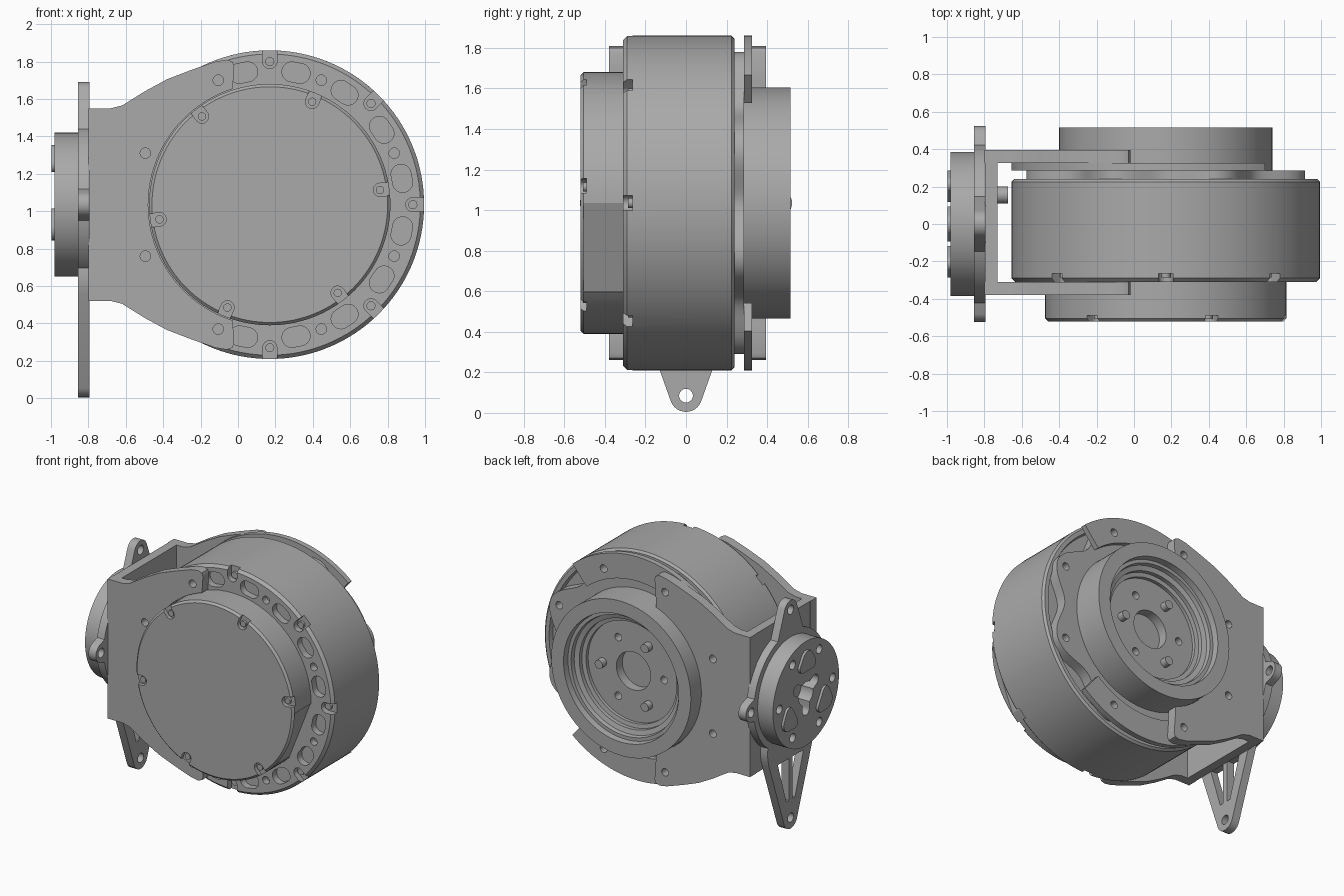
import bpy, bmesh
from math import sin, cos, pi, radians
from mathutils import Vector
from mathutils.geometry import convex_hull_2d

cube = bpy.data.objects.get("Cube")
if cube:
    bpy.data.objects.remove(cube, do_unlink=True)

grey = bpy.data.materials.new("machined grey")
grey.use_nodes = True
grey.diffuse_color = (0.4, 0.4, 0.4, 1)
grey.node_tree.nodes["Principled BSDF"].inputs["Base Color"].default_value = grey.diffuse_color

CX, CZ = 0.17, 1.035          # motor axis
BOLT_R = 0.72                 # shared bolt circle


def circle(a, b, r, n=32):
    return [(a + r * cos(2 * pi * i / n), b + r * sin(2 * pi * i / n)) for i in range(n)]


def disc(r, n=128):
    return circle(CX, CZ, r, n)


def polar(deg, r, a=CX, b=CZ):
    return a + r * cos(radians(deg)), b + r * sin(radians(deg))


def hull(*circles):
    """Outline wrapped around circles given as (a, b, radius)."""
    pts = [Vector(p) for c in circles for p in circle(*c)]
    return [tuple(pts[i]) for i in convex_hull_2d(pts)]


def prism(bm, outline, h0, h1, axis):
    ends = []
    for h in (h0, h1):
        ends.append([bm.verts.new((a, h, b) if axis == "y" else (h, a, b)) for a, b in outline])
    bm.faces.new(ends[0])
    bm.faces.new(ends[1][::-1])
    n = len(outline)
    for i in range(n):
        j = (i + 1) % n
        bm.faces.new((ends[0][i], ends[1][i], ends[1][j], ends[0][j]))


def finish(name, bm):
    bmesh.ops.recalc_face_normals(bm, faces=bm.faces)
    mesh = bpy.data.meshes.new(name)
    bm.to_mesh(mesh)
    bm.free()
    mesh.materials.append(grey)
    obj = bpy.data.objects.new(name, mesh)
    bpy.context.collection.objects.link(obj)
    return obj


def part(name, outlines, h0, h1, axis="y"):
    bm = bmesh.new()
    for outline in outlines:
        prism(bm, outline, h0, h1, axis)
    return finish(name, bm)


def lathe(name, profile, n=128):
    """Turn a (radius, y) profile about the motor axis."""
    bm = bmesh.new()
    rings = [[bm.verts.new((a, y, b)) for a, b in circle(CX, CZ, r, n)] for r, y in profile]
    for r0, r1 in zip(rings, rings[1:]):
        for i in range(n):
            j = (i + 1) % n
            bm.faces.new((r0[i], r1[i], r1[j], r0[j]))
    bm.faces.new(rings[0])
    bm.faces.new(rings[-1])
    return finish(name, bm)


def combine(obj, outlines, h0, h1, axis="y", op="DIFFERENCE"):
    tool = part("cutter", outlines, h0, h1, axis)
    tool.hide_render = True
    mod = obj.modifiers.new("cut", "BOOLEAN")
    mod.object, mod.operation, mod.solver = tool, op, "EXACT"
    mod.use_self = True
    graph = bpy.context.evaluated_depsgraph_get()
    mesh = bpy.data.meshes.new_from_object(obj.evaluated_get(graph))
    obj.modifiers.clear()
    obj.data = mesh
    bpy.data.objects.remove(tool, do_unlink=True)


def slot(deg, r, w):
    return hull((*polar(deg, r), w), (*polar(deg, r + 0.12), w))


def bolt_holes(first, count, r=0.028):
    return [circle(*polar(first + 45 * k, BOLT_R), r, 20) for k in range(count)]


# Main housing: chamfered drum with a grooved back
housing = lathe("housing", [(0.5, -0.31), (0.805, -0.31), (0.825, -0.29), (0.825, 0.225),
                            (0.81, 0.24), (0.78, 0.24), (0.77, 0.21), (0.66, 0.21),
                            (0.65, 0.24), (0.5, 0.24)])
combine(housing, [slot(45 * k, 0.765, 0.038) for k in range(8)], -0.4, -0.265)
ovals = [hull((*polar(11.25 + 22.5 * k - 1.8, BOLT_R), 0.053),
              (*polar(11.25 + 22.5 * k + 1.8, BOLT_R), 0.053)) for k in range(16)]
combine(housing, ovals + bolt_holes(22.5, 8), -0.4, -0.26)
part("housing_screws", [circle(*polar(45 * k, 0.765), 0.024, 20) for k in range(8)], -0.285, -0.25)

# Front cap with screw slots and a flat on its side
cap = lathe("front_cap", [(0.645, -0.3), (0.645, -0.505), (0.63, -0.52)])
slots = [7.6 + 60 * k for k in range(6)]
combine(cap, [slot(d, 0.595, 0.036) for d in slots], -0.6, -0.49)
flat = [polar(0, 0.64), polar(0, 0.8), polar(-43, 0.8), polar(-43, 0.64)]
combine(cap, [flat], -0.505, -0.2)
part("cap_screws", [circle(*polar(d, 0.595), 0.022, 20) for d in slots], -0.508, -0.48)

# Wavy lobed ring behind the housing
wave = [polar(d, 0.735 + 0.06 * cos(radians(8 * (d - 22.5)))) for d in range(0, 360, 2)]
ring = part("lobed_ring", [wave], 0.205, 0.287)
combine(ring, [disc(0.5)] + bolt_holes(22.5, 8), 0.1, 0.4)

# Open C-shaped spacer plate
arc = range(50, 311, 2)
spacer = part("spacer_plate", [[polar(d, 0.825) for d in arc] +
                               [polar(d, 0.645) for d in reversed(arc)]], 0.285, 0.325)
combine(spacer, bolt_holes(67.5, 6), 0.2, 0.4)

# Rear boss with a stepped recess
boss = lathe("rear_boss", [(0.57, 0.2), (0.57, 0.515), (0.47, 0.515), (0.465, 0.47), (0.44, 0.47),
                           (0.435, 0.44), (0.40, 0.43), (0.40, 0.40), (0.37, 0.395), (0.37, 0.37)])
combine(boss, [disc(0.14, 48)] + [circle(*polar(60 + 120 * k, 0.25), 0.028, 20) for k in range(3)],
        0.30, 0.6)
part("boss_studs", [circle(*polar(120 * k, 0.25), 0.032, 20) for k in range(3)], 0.36, 0.42)

# Bracket: two flared side plates joined by a base
upper = [(-0.8, 0.515), (-0.68, 0.515), (-0.62, 0.53), (-0.5, 0.605), (-0.38, 0.67), (-0.25, 0.72),
         (-0.12, 0.765), (-0.06, 0.775), (-0.03, 0.765), (-0.02, 0.74), (-0.03, 0.6)]
outline = [(x, CZ + z) for x, z in upper] + [(x, CZ - z) for x, z in reversed(upper)]
for name, y0, y1, bore in (("front_bracket_plate", -0.38, -0.311, 0.65),
                           ("back_bracket_plate", 0.325, 0.395, 0.572)):
    plate = part(name, [outline], y0, y1)
    combine(plate, [disc(bore)] + bolt_holes(112.5, 4), y0 - 0.1, y1 + 0.1)
base = [(-0.38, 0.52), (0.395, 0.52), (0.395, 1.55), (-0.38, 1.55)]
part("bracket_base", [base], -0.797, -0.73, "x")
part("base_bolt", [circle(0.155, 1.3, 0.045)], -0.74, -0.675, "x")

# Mount plate with ears and a tapered slotted leg
mount = part("mount_plate", [circle(0, CZ, 0.43, 96)], -0.855, -0.795, "x")
ears = [hull((s * 0.455, CZ, 0.068), (s * 0.3, CZ, 0.12)) for s in (-1, 1)]
ears.append(hull((0, 1.615, 0.075), (0, 1.35, 0.17)))
leg = hull((0, 0.085, 0.08), (0, 0.65, 0.27))
for shape in ears + [leg]:
    combine(mount, [shape], -0.855, -0.795, "x", "UNION")
holes = [circle(a, b, 0.034, 24) for a, b in ((-0.46, CZ), (0.46, CZ), (0, 1.62), (0, 0.085))]
windows = [[(s * 0.022, 0.22), (s * 0.022, 0.53), (s * 0.15, 0.53), (s * 0.05, 0.22)]
           for s in (-1, 1)]
combine(mount, holes + windows, -0.9, -0.75, "x")

# Output hub with bolt circle, lobed centre bore and raised pads
hub = part("output_hub", [circle(0, CZ, 0.385, 96)], -0.98, -0.85, "x")
combine(hub, [circle(*polar(60 * k, 0.31, 0, CZ), 0.032, 24) for k in range(6)], -1.1, -0.88, "x")
combine(hub, [circle(0, CZ, 0.085)], -1.1, -0.88, "x")
for k in range(3):
    combine(hub, [hull((0, CZ, 0.04), (*polar(30 + 120 * k, 0.12, 0, CZ), 0.04))], -1.1, -0.89, "x")
pads = [hull((*polar(d, 0.26, 0, CZ), 0.06), (*polar(d - 14, 0.22, 0, CZ), 0.04),
             (*polar(d + 14, 0.22, 0, CZ), 0.04)) for d in (90, 210, 330)]
part("hub_pads", pads, -0.998, -0.97, "x")

# Smooth curved walls, keep edges sharp
for obj in bpy.context.scene.objects:
    obj.select_set(obj.type == "MESH")
    if obj.type == "MESH":
        bpy.context.view_layer.objects.active = obj
bpy.ops.object.shade_smooth_by_angle(angle=radians(30))
